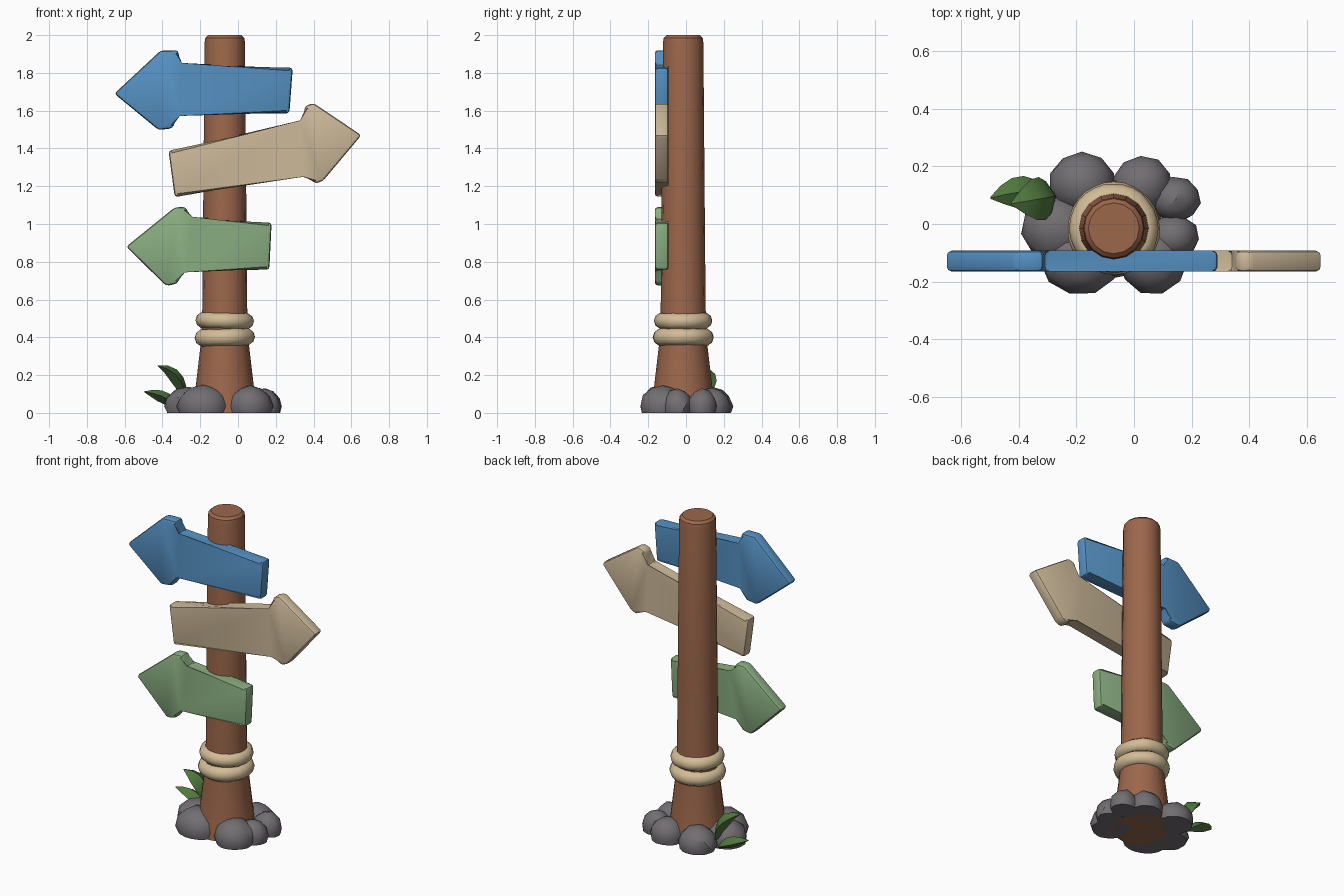
import bpy
import bmesh
import math
import random
from mathutils import Vector, Matrix

random.seed(4)
cube = bpy.data.objects.get("Cube")
if cube:
    bpy.data.objects.remove(cube, do_unlink=True)

POST_X, POST_Y = -0.07, -0.015


def material(name, srgb):
    """Flat colour given as 0-255 display values, stored as linear."""
    col = [((c / 255 + 0.055) / 1.055) ** 2.4 for c in srgb] + [1.0]
    m = bpy.data.materials.new(name)
    m.use_nodes = True
    m.diffuse_color = col
    bsdf = next(n for n in m.node_tree.nodes if n.type == 'BSDF_PRINCIPLED')
    bsdf.inputs["Base Color"].default_value = col
    return m


wood = material("brown wood", (156, 103, 75))
rope = material("rope tan", (210, 188, 150))
stone = material("grey stone", (114, 110, 114))
leaf_green = material("leaf green", (80, 119, 62))
blue = material("blue paint", (86, 146, 196))
tan = material("tan paint", (206, 186, 154))
green = material("green paint", (138, 174, 129))


def finish(bm, name, mat, angle=30):
    bmesh.ops.recalc_face_normals(bm, faces=bm.faces)
    mesh = bpy.data.meshes.new(name)
    bm.to_mesh(mesh)
    bm.free()
    mesh.materials.append(mat)
    ob = bpy.data.objects.new(name, mesh)
    bpy.context.collection.objects.link(ob)
    bpy.ops.object.select_all(action='DESELECT')
    ob.select_set(True)
    bpy.context.view_layer.objects.active = ob
    bpy.ops.object.shade_smooth_by_angle(angle=math.radians(angle))
    return ob


def loft(bm, rings):
    """Skin closed rings of points and cap both ends."""
    loops = [[bm.verts.new(p) for p in r] for r in rings]
    n = len(loops[0])
    for a, b in zip(loops, loops[1:]):
        for i in range(n):
            j = (i + 1) % n
            bm.faces.new((a[i], a[j], b[j], b[i]))
    bm.faces.new(loops[0])
    bm.faces.new(loops[-1])


# Post: flared base, slight taper, rounded top edge
def post():
    sides = 16
    profile = [(0.172, 0), (0.155, 0.13), (0.128, 0.36), (0.119, 0.55),
               (0.115, 1.0), (0.107, 1.96), (0.103, 1.985), (0.088, 2.0)]
    bm = bmesh.new()
    loft(bm, [[(POST_X + r * math.cos(math.tau * i / sides),
                POST_Y + r * math.sin(math.tau * i / sides), z)
               for i in range(sides)] for r, z in profile])
    finish(bm, "post", wood, 32)


# Rope coils, slightly uneven
def coil(name, z, major, minor, tilt):
    bm = bmesh.new()
    around, tube = 28, 10
    loops = []
    for i in range(around):
        a = math.tau * i / around
        m = minor * random.uniform(0.95, 1.04)
        loops.append([bm.verts.new((
            POST_X + (major + m * math.cos(b)) * math.cos(a),
            POST_Y + (major + m * math.cos(b)) * math.sin(a),
            z + m * math.sin(b) + tilt * math.cos(a)))
            for b in (math.tau * k / tube for k in range(tube))])
    for i in range(around):
        p, q = loops[i], loops[(i + 1) % around]
        for k in range(tube):
            n = (k + 1) % tube
            bm.faces.new((p[k], q[k], q[n], p[n]))
    finish(bm, name, rope, 45)


# Arrow boards: extruded outline with rounded edges
def board(name, outline, mat):
    bm = bmesh.new()
    loft(bm, [[(x, y, z) for x, z in outline] for y in (-0.165, -0.092)])
    bmesh.ops.bevel(bm, geom=bm.edges[:], offset=0.016, segments=2,
                    profile=0.5, affect='EDGES', clamp_overlap=True)
    finish(bm, name, mat, 30)


# Stones: lumpy domes cut flat at the ground
def boulder(name, x, y, rx, ry, top, turn):
    bm = bmesh.new()
    bmesh.ops.create_icosphere(bm, subdivisions=2, radius=1.0)
    for v in bm.verts:
        v.co *= random.uniform(0.96, 1.02)
    low = 0.035
    bm.transform(Matrix.Translation((x, y, low))
                 @ Matrix.Diagonal((rx, ry, top - low, 1))
                 @ Matrix.Rotation(turn, 4, 'Z'))
    cut = bmesh.ops.bisect_plane(bm, geom=bm.verts[:] + bm.edges[:] + bm.faces[:],
                                 plane_co=(0, 0, 0), plane_no=(0, 0, 1),
                                 clear_inner=True)
    rim = [e for e in cut["geom_cut"] if isinstance(e, bmesh.types.BMEdge)]
    bmesh.ops.contextual_create(bm, geom=rim)
    finish(bm, name, stone, 28)


# Leaves: diamond section swept along a bent path
def leaf(name, base, mid, tip, width, thick):
    base, mid, tip = Vector(base), Vector(mid), Vector(tip)
    widths = (0.3, 0.75, 1.0, 0.95, 0.6, 0.06)
    rings = []
    for i, w in enumerate(widths):
        t = i / (len(widths) - 1)
        p = base * (1 - t) ** 2 + mid * 2 * t * (1 - t) + tip * t * t
        along = ((mid - base) * (1 - t) + (tip - mid) * t).normalized()
        side = along.cross(Vector((0, 0, 1))).normalized()
        up = side.cross(along)
        rings.append([p + side * width * w, p + up * thick * w,
                      p - side * width * w, p - up * thick * w])
    bm = bmesh.new()
    loft(bm, rings)
    finish(bm, name, leaf_green, 40)


post()
coil("lower_rope_coil", 0.4, 0.115, 0.046, 0.003)
coil("upper_rope_coil", 0.488, 0.112, 0.043, -0.003)

board("top_arrow_board", [
    (-0.655, 1.69), (-0.41, 1.918), (-0.315, 1.92), (-0.312, 1.837), (0.29, 1.827),
    (0.272, 1.585), (-0.32, 1.588), (-0.345, 1.507), (-0.42, 1.497)], blue)
board("middle_arrow_board", [
    (-0.368, 1.388), (-0.335, 1.142), (0.35, 1.267), (0.41, 1.213),
    (0.45, 1.228), (0.653, 1.47), (0.4, 1.64), (0.355, 1.625), (0.343, 1.535)], tan)
board("bottom_arrow_board", [
    (-0.592, 0.88), (-0.335, 1.088), (-0.275, 1.09), (-0.252, 1.022), (0.178, 1.007),
    (0.166, 0.758), (-0.292, 0.76), (-0.32, 0.685), (-0.38, 0.672)], green)

for i, spec in enumerate([
        (-0.18, 0.14, 0.115, 0.11, 0.14), (0.03, 0.135, 0.105, 0.105, 0.135),
        (0.145, 0.085, 0.088, 0.078, 0.13), (0.135, -0.045, 0.092, 0.08, 0.13),
        (0.065, -0.125, 0.12, 0.12, 0.148), (-0.185, -0.125, 0.14, 0.12, 0.152),
        (-0.26, -0.02, 0.13, 0.12, 0.14)]):
    boulder("base_stone_%d" % (i + 1), *spec, i * 0.7)

leaf("upper_leaf", (-0.28, 0.095, 0.07), (-0.31, 0.09, 0.22), (-0.425, 0.07, 0.25), 0.075, 0.034)
leaf("lower_leaf", (-0.31, 0.11, 0.03), (-0.39, 0.12, 0.095), (-0.497, 0.09, 0.112), 0.055, 0.032)
